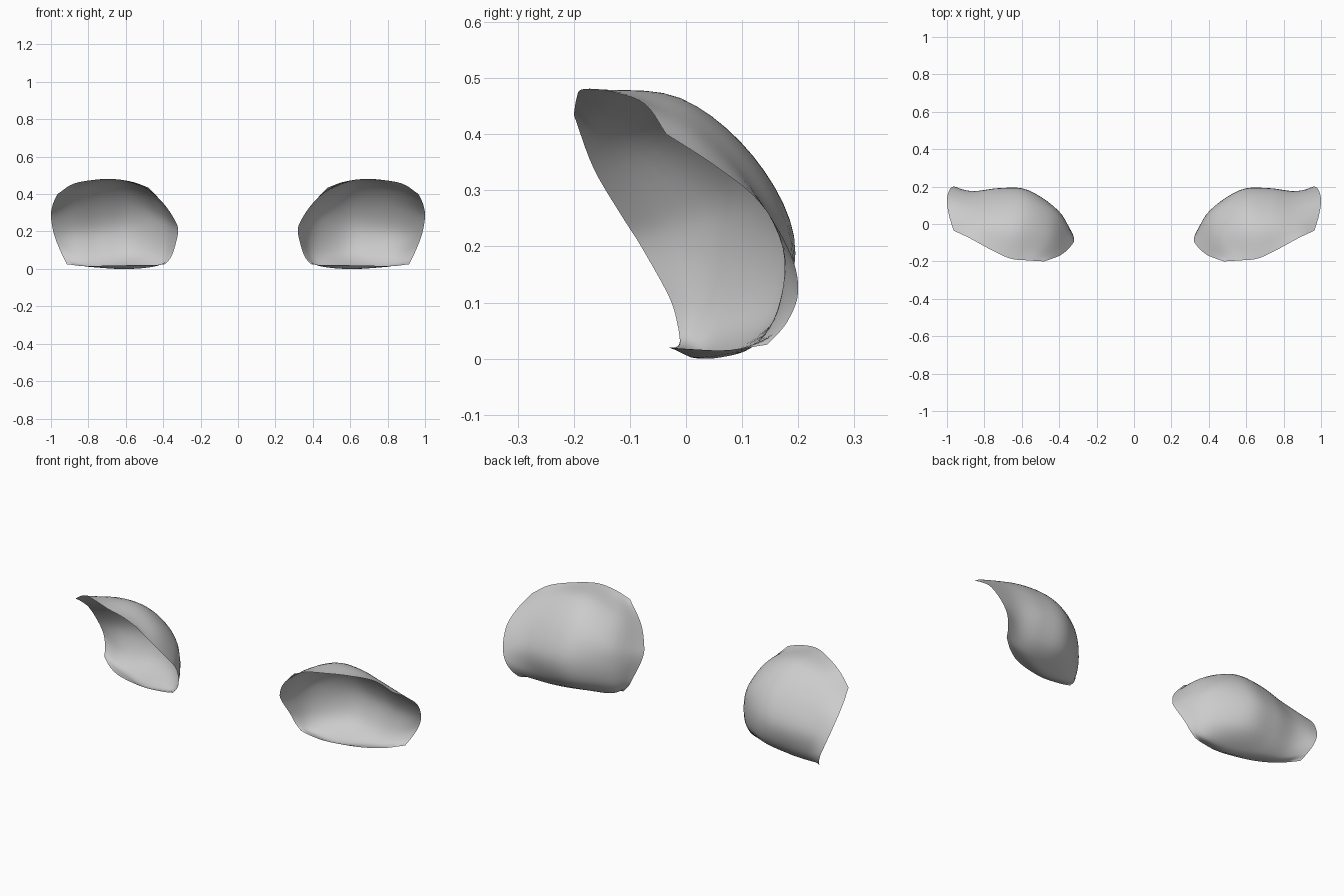
import bpy, bmesh
from mathutils import Vector

if "Cube" in bpy.data.objects:
    bpy.data.objects.remove(bpy.data.objects["Cube"])

# Ribs of one open bowl, from the inner rim to the outer rim, each running top to bottom
RIBS = [
    [(.48, -.20, .435), (.39, -.165, .34), (.335, -.115, .255), (.32, -.08, .20),
     (.34, -.03, .11), (.36, -.015, .06), (.39, -.01, .025)],
    [(.56, -.195, .464), (.46, -.06, .40), (.42, .045, .30), (.405, .07, .20),
     (.41, .065, .09), (.43, .03, .02), (.45, -.02, .02)],
    [(.66, -.185, .48), (.60, -.02, .46), (.57, .11, .36), (.57, .18, .22),
     (.57, .155, .08), (.58, .04, .002), (.56, -.03, .02)],
    [(.76, -.14, .477), (.73, .0, .455), (.72, .12, .35), (.72, .19, .21),
     (.72, .165, .08), (.72, .09, .008), (.72, .01, .017)],
    [(.88, -.075, .455), (.86, .02, .41), (.86, .11, .32), (.86, .172, .20),
     (.85, .165, .09), (.84, .125, .025), (.83, .075, .015)],
    [(.965, -.035, .40), (.99, .05, .345), (1.0, .13, .28), (.985, .185, .19),
     (.96, .20, .12), (.935, .18, .065), (.915, .145, .025)],
]


def smooth_path(points, steps):
    """Catmull-Rom curve through the points."""
    p = [Vector(q) for q in points]
    p = [2 * p[0] - p[1]] + p + [2 * p[-1] - p[-2]]
    out = []
    for i in range(1, len(p) - 2):
        a, b, c, d = p[i - 1:i + 3]
        for s in range(steps):
            t = s / steps
            out.append(0.5 * (2 * b + (c - a) * t + (2 * a - 5 * b + 4 * c - d) * t ** 2
                              + (3 * b - a - 3 * c + d) * t ** 3))
    return out + [p[-2]]


def loft(ribs, steps):
    """Smooth grid: along the ribs, then across them."""
    fine = [smooth_path(r, steps) for r in ribs]
    return [smooth_path(row, steps) for row in zip(*fine)]


def make_shell(name, side):
    bm = bmesh.new()
    grid = [[bm.verts.new((side * v.x, v.y, max(v.z, 0))) for v in row] for row in loft(RIBS, 5)]
    for r0, r1 in zip(grid, grid[1:]):
        for i in range(len(r0) - 1):
            quad = [r0[i], r0[i + 1], r1[i + 1], r1[i]]
            face = bm.faces.new(quad if side < 0 else quad[::-1])
            face.smooth = True
    # Outer (convex) side faces backwards
    bm.normal_update()
    if sum(f.normal.y * f.calc_area() for f in bm.faces) < 0:
        bmesh.ops.reverse_faces(bm, faces=bm.faces[:])
    mesh = bpy.data.meshes.new(name)
    bm.to_mesh(mesh)
    bm.free()
    bpy.context.collection.objects.link(bpy.data.objects.new(name, mesh))


# Mirrored pair of bowls
make_shell("right_bowl_shell", 1)
make_shell("left_bowl_shell", -1)
